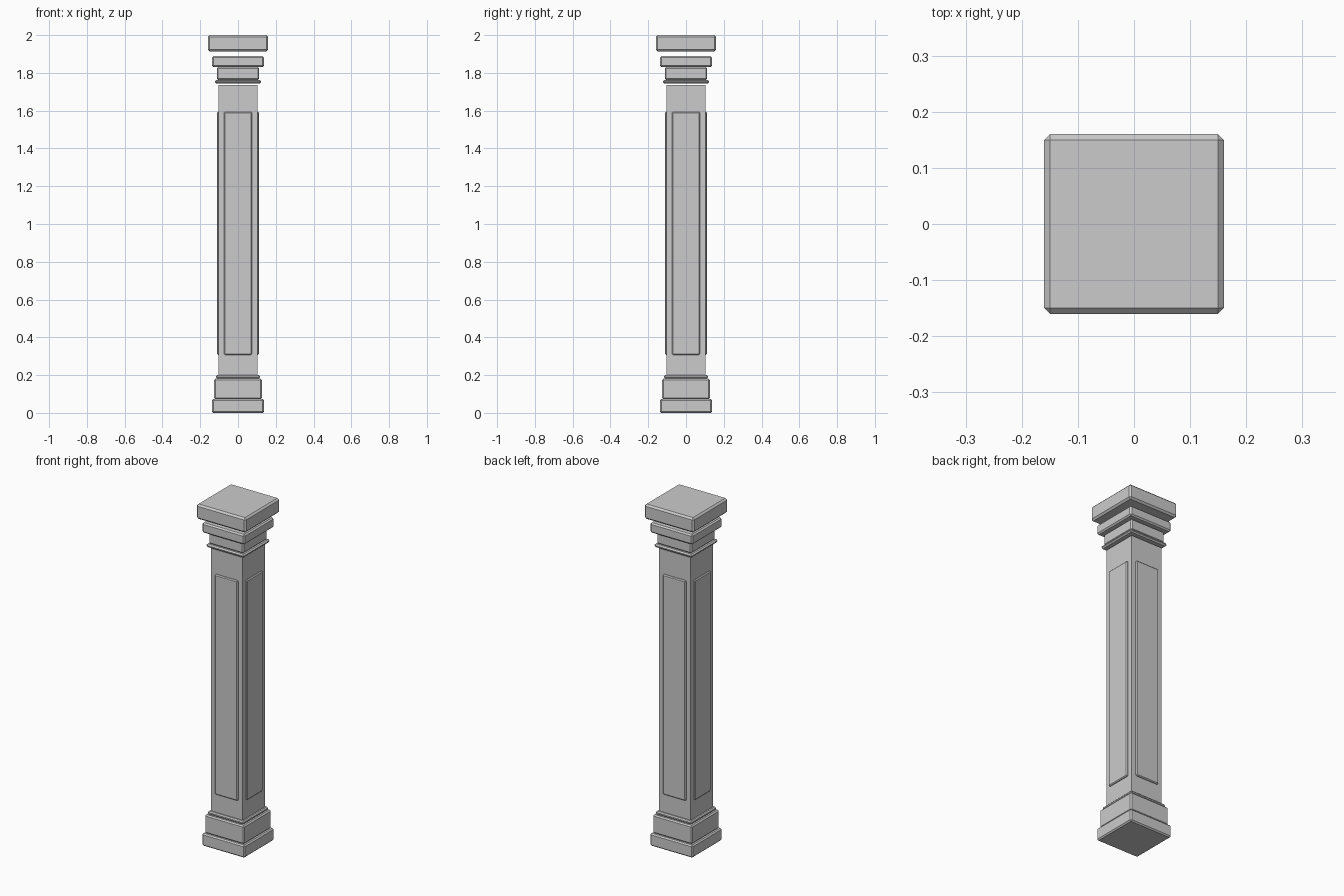
import bpy, math
from mathutils import Matrix

if "Cube" in bpy.data.objects:
    bpy.data.objects.remove(bpy.data.objects["Cube"])


def block(name, half_x, half_y, z0, z1, bevel=0.0, offset_y=0.0, turn=0.0):
    """Box from z0 to z1 with chamfered edges, optionally pushed along y and turned about z."""
    bpy.ops.mesh.primitive_cube_add(size=2)
    ob = bpy.context.object
    ob.name = name
    place = (Matrix.Rotation(turn, 4, 'Z')
             @ Matrix.Translation((0, offset_y, (z0 + z1) / 2))
             @ Matrix.Diagonal((half_x, half_y, (z1 - z0) / 2, 1)))
    ob.data.transform(place)
    if bevel:
        mod = ob.modifiers.new("chamfer", 'BEVEL')
        mod.width = bevel
        mod.segments = 1
    return ob


# Square stacked parts: name, half width, bottom, top, chamfer
parts = [
    ("plinth",        0.1375, 0.000, 0.073, 0.007),
    ("base_block",    0.127,  0.073, 0.181, 0.007),
    ("base_moulding", 0.116,  0.181, 0.200, 0.006),
    ("shaft",         0.102,  0.200, 1.735, 0.0),
    ("neck_ring",     0.122,  1.744, 1.763, 0.007),
    ("capital_lower", 0.112,  1.763, 1.830, 0.007),
    ("capital_upper", 0.1375, 1.830, 1.889, 0.008),
    ("abacus",        0.160,  1.913, 2.000, 0.010),
]
for name, half, z0, z1, bevel in parts:
    block(name, half, half, z0, z1, bevel)

# Raised panel on each face of the shaft
for i, side in enumerate(("front", "right", "back", "left")):
    block("panel_" + side, 0.074, 0.010, 0.307, 1.593, 0.005,
          offset_y=-0.101, turn=i * math.pi / 2)
